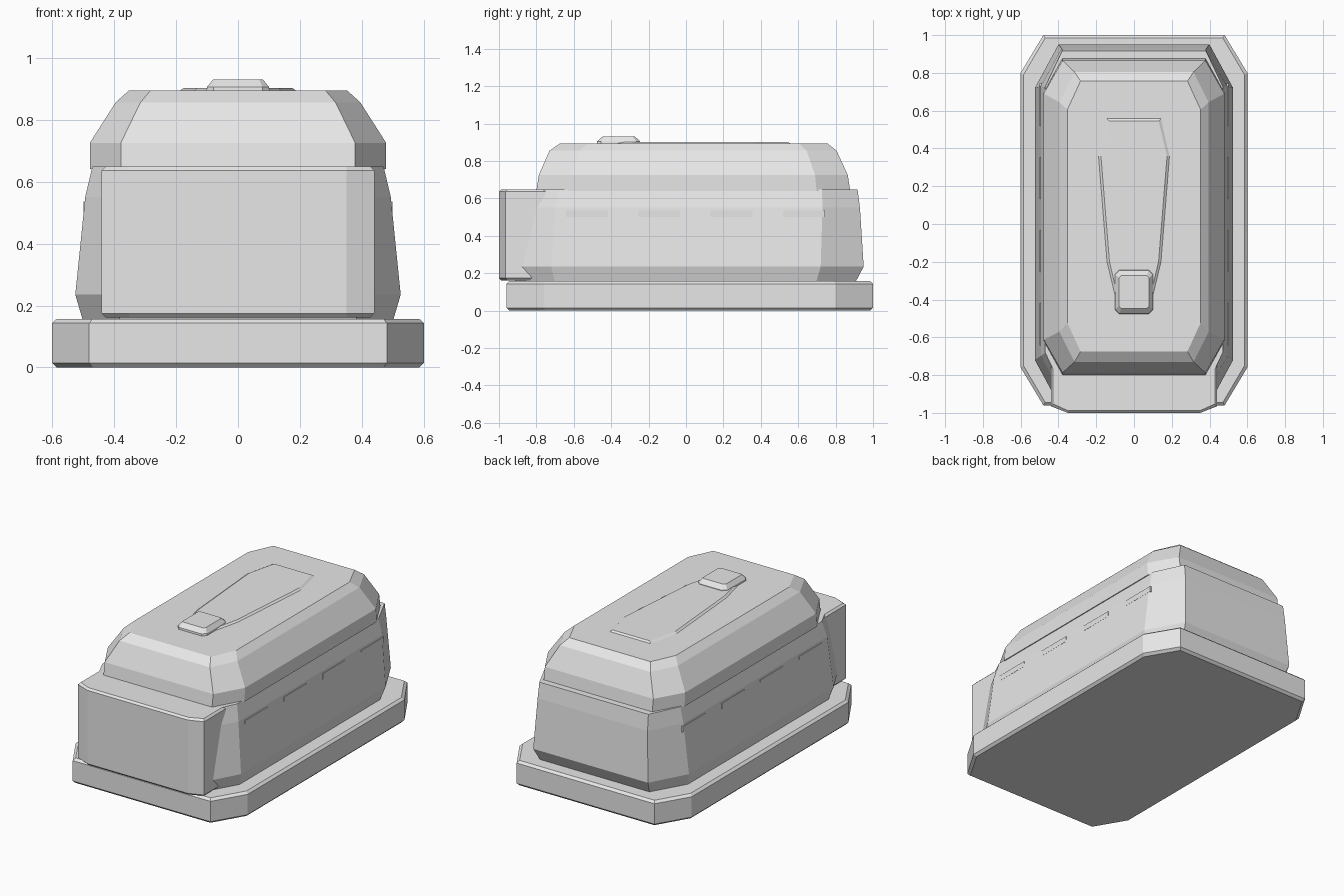
import bpy
import bmesh

cube = bpy.data.objects.get("Cube")
if cube:
    bpy.data.objects.remove(cube, do_unlink=True)

grey = bpy.data.materials.new("light grey")
grey.use_nodes = True
grey.diffuse_color = (0.8, 0.8, 0.8, 1)
grey.node_tree.nodes["Principled BSDF"].inputs["Base Color"].default_value = (0.8, 0.8, 0.8, 1)


def chamfered(hx, y0, y1, cx, cy, cx_back=None):
    """Rectangle outline with cut corners, counter-clockwise from the front."""
    return [(-hx + cx, y0), (hx - cx, y0), (hx, y0 + cy), (hx, y1 - cy),
            (hx - cx, y1), (-hx + cx, y1), (-hx, y1 - cy), (-hx, y0 + cy)]


def loft(name, levels):
    """Skin a stack of (height, outline) levels and cap both ends."""
    bm = bmesh.new()
    rings = [[bm.verts.new((x, y, z)) for x, y in outline] for z, outline in levels]
    n = len(rings[0])
    for low, high in zip(rings, rings[1:]):
        for i in range(n):
            j = (i + 1) % n
            bm.faces.new((low[i], low[j], high[j], high[i]))
    bm.faces.new(rings[0][::-1])
    bm.faces.new(rings[-1])
    bmesh.ops.recalc_face_normals(bm, faces=bm.faces)
    mesh = bpy.data.meshes.new(name)
    bm.to_mesh(mesh)
    bm.free()
    mesh.materials.append(grey)
    obj = bpy.data.objects.new(name, mesh)
    bpy.context.collection.objects.link(obj)
    return obj


# Base slab with softened rims
loft("base", [
    (0.0, chamfered(0.585, -0.945, 0.985, 0.115, 0.195)),
    (0.015, chamfered(0.6, -0.96, 1.0, 0.12, 0.2)),
    (0.143, chamfered(0.6, -0.96, 1.0, 0.12, 0.2)),
    (0.157, chamfered(0.585, -0.945, 0.985, 0.115, 0.195)),
])

# Lower body, leaning inward towards the top
loft("body", [
    (0.15, chamfered(0.5, -0.91, 0.905, 0.12, 0.21)),
    (0.235, chamfered(0.525, -0.95, 0.95, 0.125, 0.23)),
    (0.55, chamfered(0.493, -0.9, 0.93, 0.11, 0.2)),
    (0.648, chamfered(0.47, -0.87, 0.917, 0.09, 0.19)),
])

# Upper cover
loft("dome", [
    (0.64, chamfered(0.478, -0.80, 0.878, 0.1, 0.18)),
    (0.725, chamfered(0.478, -0.787, 0.865, 0.1, 0.175)),
    (0.855, chamfered(0.395, -0.73, 0.805, 0.08, 0.16)),
    (0.893, chamfered(0.353, -0.675, 0.757, 0.07, 0.152)),
])


# Front block with angled front corners and bevelled rims
def block_outline(inset):
    x, y = 0.44 - inset, -1.0 + inset
    return [(-0.35, y), (0.35, y), (x, y + 0.035), (x, -0.6), (-x, -0.6), (-x, y + 0.035)]


loft("front_block", [(0.162, block_outline(0.012)), (0.174, block_outline(0)),
                     (0.636, block_outline(0)), (0.648, block_outline(0.012))])


# Tapered raised panel on the roof
def panel_outline(inset):
    half = [(0.09, -0.45), (0.15, -0.2), (0.195, 0.36), (0.15, 0.565)]
    half = [(x - inset, y - (inset if y > 0.5 else 0)) for x, y in half]
    return half + [(-x, y) for x, y in reversed(half)]


loft("roof_panel", [(0.888, panel_outline(0)), (0.902, panel_outline(0.02))])

# Roof button
loft("roof_button", [
    (0.888, chamfered(0.102, -0.477, -0.243, 0.022, 0.022)),
    (0.905, chamfered(0.1, -0.475, -0.245, 0.022, 0.022)),
    (0.930, chamfered(0.08, -0.447, -0.273, 0.012, 0.012)),
])

# Shallow slats along both sides
for side, sign in (("left", 1), ("right", -1)):
    for i in range(4):
        y = -0.53 + 0.387 * i
        strip = [(sign * 0.48, y - 0.112), (sign * 0.499, y - 0.112),
                 (sign * 0.499, y + 0.112), (sign * 0.48, y + 0.112)]
        loft(f"{side}_slat_{i + 1}", [(0.5, strip), (0.535, strip)])
